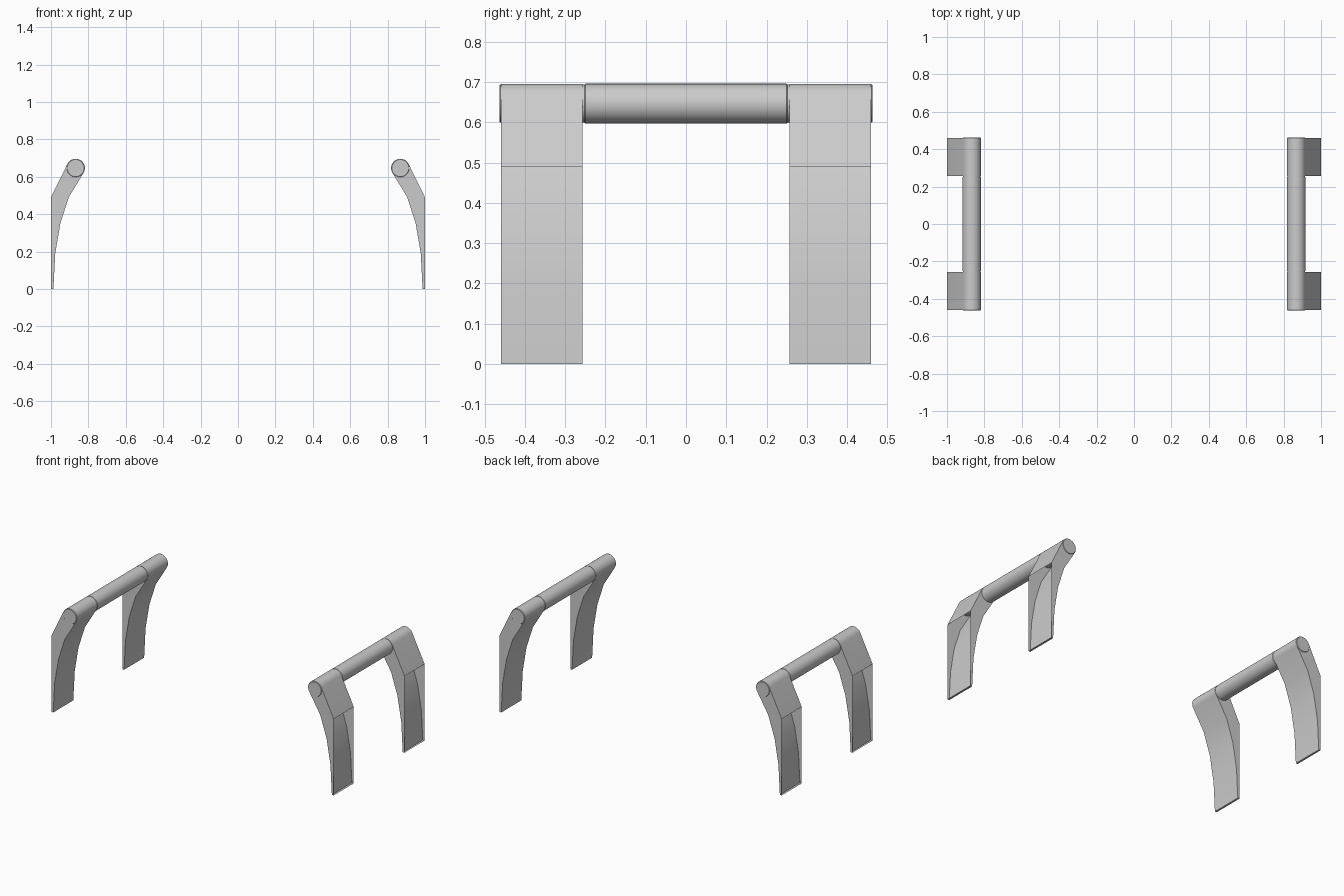
import bpy, bmesh, math

cube = bpy.data.objects.get("Cube")
if cube:
    bpy.data.objects.remove(cube, do_unlink=True)

grey = bpy.data.materials.new("plain_grey")
grey.use_nodes = True
colour = (0.6, 0.6, 0.6, 1)
grey.diffuse_color = colour
grey.node_tree.nodes["Principled BSDF"].inputs["Base Color"].default_value = colour

BAR_X, BAR_Z, RADIUS = 0.868, 0.6465, 0.0495
LEG_INNER, LEG_OUTER = 0.257, 0.46


def finish(bm, name):
    mesh = bpy.data.meshes.new(name)
    bm.to_mesh(mesh)
    bm.free()
    obj = bpy.data.objects.new(name, mesh)
    bpy.context.collection.objects.link(obj)
    mesh.materials.append(grey)
    bpy.ops.object.select_all(action='DESELECT')
    obj.select_set(True)
    bpy.context.view_layer.objects.active = obj
    bpy.ops.object.shade_smooth_by_angle(angle=math.radians(30))
    return obj


def rod(name, x, half_length, radius):
    """Cylinder along y with a fine bevel on its rims."""
    bpy.ops.mesh.primitive_cylinder_add(
        vertices=32, radius=radius, depth=2 * half_length,
        location=(x, 0, BAR_Z), rotation=(math.pi / 2, 0, 0))
    obj = bpy.context.object
    obj.name = name
    obj.data.materials.append(grey)
    bpy.ops.object.shade_smooth_by_angle(angle=math.radians(30))
    bevel = obj.modifiers.new("rim", 'BEVEL')
    bevel.width = 0.002
    bevel.segments = 1
    bevel.limit_method = 'ANGLE'


def leg_profile():
    # Outer edge, rounded top around the bar, then the curved inner edge
    pts = [(1, 0), (1, 0.49)]
    for i in range(17):
        a = math.radians(26 + i * 185 / 16)
        pts.append((BAR_X + RADIUS * math.cos(a), BAR_Z + RADIUS * math.sin(a)))
    return pts + [(0.905, 0.49), (0.95, 0.35), (0.977, 0.19), (0.987, 0)]


def leg(name, side, end):
    """Bracket leg, hollow and open on its lower outer side."""
    bm = bmesh.new()
    base = [bm.verts.new((side * x, end * LEG_INNER, z)) for x, z in leg_profile()]
    face = bm.faces.new(base)
    swept = bmesh.ops.extrude_face_region(bm, geom=[face], use_keep_orig=True)
    moved = [v for v in swept["geom"] if isinstance(v, bmesh.types.BMVert)]
    bmesh.ops.translate(bm, verts=moved, vec=(0, end * (LEG_OUTER - LEG_INNER), 0))
    bmesh.ops.recalc_face_normals(bm, faces=bm.faces)
    opening = [f for f in bm.faces if all(abs(v.co.x) > 0.999 for v in f.verts)]
    bmesh.ops.delete(bm, geom=opening, context='FACES_ONLY')
    finish(bm, name)


# Two mirrored handles, each with a core, a grip and two legs
for side_name, side in (("left", 1), ("right", -1)):
    rod(side_name + "_core", side * BAR_X, 0.463, 0.0475)
    rod(side_name + "_grip", side * BAR_X, 0.252, RADIUS)
    for end_name, end in (("front", -1), ("back", 1)):
        leg(f"{side_name}_{end_name}_leg", side, end)
